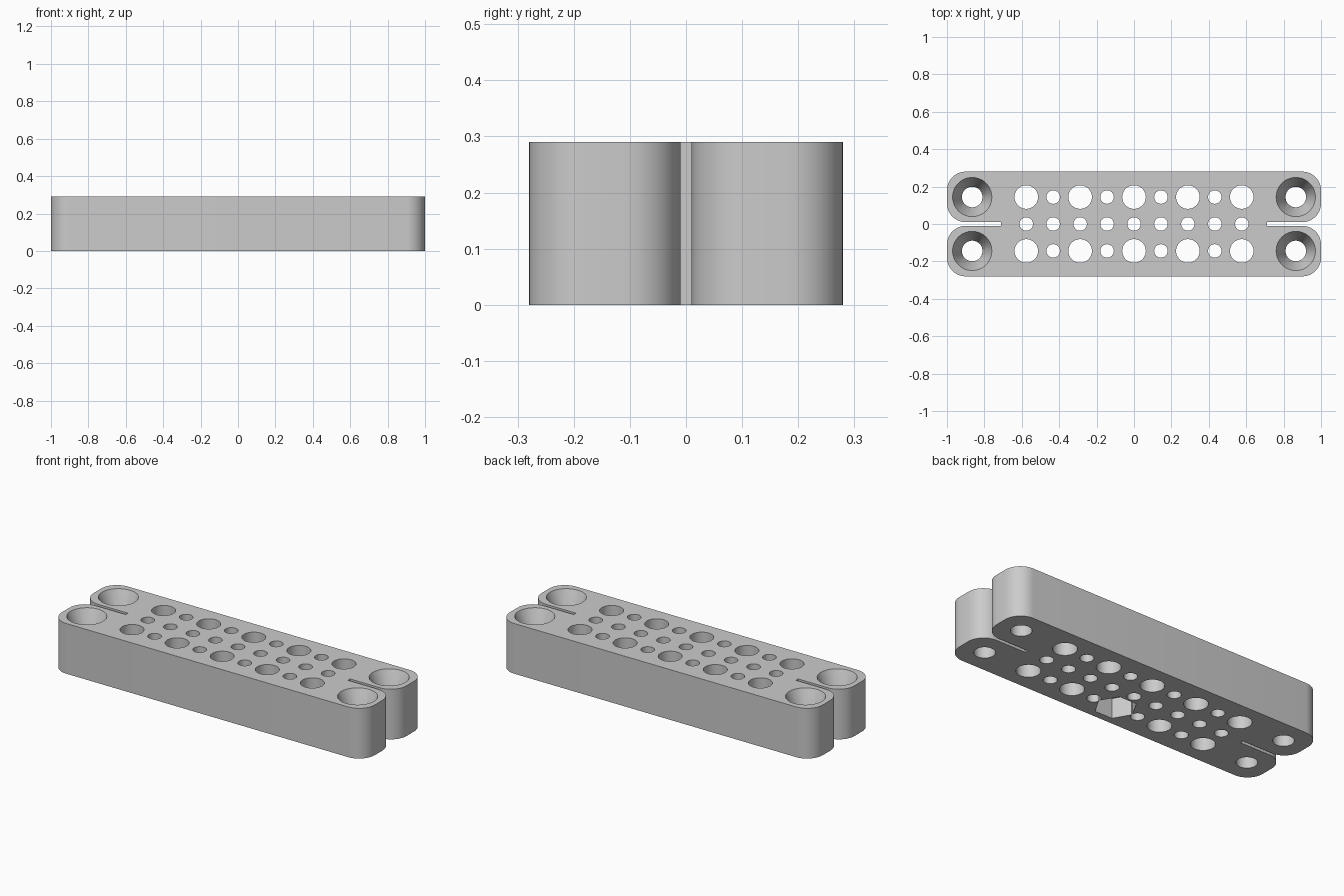
import bpy, bmesh, math
from mathutils import Matrix

cube = bpy.data.objects.get("Cube")
if cube:
    bpy.data.objects.remove(cube, do_unlink=True)

HEIGHT, HALF_Y, CORNER = 0.29, 0.28, 0.1
SLOT_Y, SLOT_X = 0.01, 0.71
STEP = 0.144          # hole grid spacing
ROW = 0.144           # distance of the outer rows from the middle

grey = bpy.data.materials.new("plain grey")
grey.use_nodes = True
grey.diffuse_color = (0.6, 0.6, 0.6, 1)
grey.node_tree.nodes["Principled BSDF"].inputs["Base Color"].default_value = grey.diffuse_color


def make_object(name, bm):
    mesh = bpy.data.meshes.new(name)
    bmesh.ops.recalc_face_normals(bm, faces=bm.faces)
    bm.to_mesh(mesh)
    bm.free()
    mesh.materials.append(grey)
    obj = bpy.data.objects.new(name, mesh)
    bpy.context.collection.objects.link(obj)
    return obj


def arc(cx, cy, start, steps=10):
    angles = [start + math.pi / 2 * i / steps for i in range(steps + 1)]
    return [(cx + CORNER * math.cos(a), cy + CORNER * math.sin(a)) for a in angles]


def add_cutter(bm, x, y, z0, z1, r0, r1, sides):
    place = Matrix.Translation((x, y, (z0 + z1) / 2))
    bmesh.ops.create_cone(bm, cap_ends=True, segments=sides, radius1=r0,
                          radius2=r1, depth=z1 - z0, matrix=place)


# Block outline: two rounded lobes per end with a slot between them
end = 1 - CORNER
lower = arc(end, -HALF_Y + CORNER, -math.pi / 2)
lower += arc(end, -SLOT_Y - CORNER, 0) + [(SLOT_X, -SLOT_Y)]
right = lower + [(x, -y) for x, y in reversed(lower)]
outline = right + [(-x, -y) for x, y in right]

bm = bmesh.new()
face = bm.faces.new([bm.verts.new((x, y, 0)) for x, y in outline])
raised = bmesh.ops.extrude_face_region(bm, geom=[face])["geom"]
bmesh.ops.translate(bm, vec=(0, 0, HEIGHT),
                    verts=[v for v in raised if isinstance(v, bmesh.types.BMVert)])
block = make_object("drilled_block", bm)

# Through holes, alternating large and small in the outer rows
holes = bmesh.new()
for i in range(-4, 5):
    for j in (-1, 0, 1):
        radius = 0.063 if j and i % 2 == 0 else 0.036
        add_cutter(holes, i * STEP, j * ROW, -0.1, HEIGHT + 0.1, radius, radius, 40)
for sx in (-1, 1):
    for sy in (-1, 1):
        add_cutter(holes, sx * 0.865, sy * ROW, -0.1, HEIGHT + 0.1, 0.055, 0.055, 40)

# Tapered screw seats on top
seats = bmesh.new()
TAPER, RIM = 0.12, 0.01
slope = (0.105 - 0.055) / TAPER
for sx in (-1, 1):
    for sy in (-1, 1):
        add_cutter(seats, sx * 0.865, sy * ROW, HEIGHT - TAPER, HEIGHT + RIM,
                   0.055, 0.105 + slope * RIM, 48)

# Hexagonal nut pockets underneath, staggered between the two outer rows
pockets = bmesh.new()
for i, j in [(-4, -1), (0, -1), (4, -1), (-2, 1), (2, 1)]:
    add_cutter(pockets, i * STEP, j * ROW, -0.1, 0.115, 0.11, 0.11, 6)
# Turn each hexagon so that its points lie along the length
for v in pockets.verts:
    cx = round(v.co.x / (2 * STEP)) * 2 * STEP
    cy = math.copysign(ROW, v.co.y)
    dx, dy = v.co.x - cx, v.co.y - cy
    v.co.x, v.co.y = cx + dy, cy - dx

for name, cutter_bm in (("hole_cutter", holes), ("seat_cutter", seats), ("pocket_cutter", pockets)):
    cutter = make_object(name, cutter_bm)
    mod = block.modifiers.new(name, 'BOOLEAN')
    mod.operation = 'DIFFERENCE'
    mod.solver = 'EXACT'
    mod.object = cutter
    bpy.context.view_layer.objects.active = block
    bpy.ops.object.modifier_apply(modifier=name)
    bpy.data.objects.remove(cutter, do_unlink=True)

bpy.ops.object.select_all(action='DESELECT')
block.select_set(True)
bpy.context.view_layer.objects.active = block
bpy.ops.object.shade_smooth_by_angle(angle=math.radians(25))
